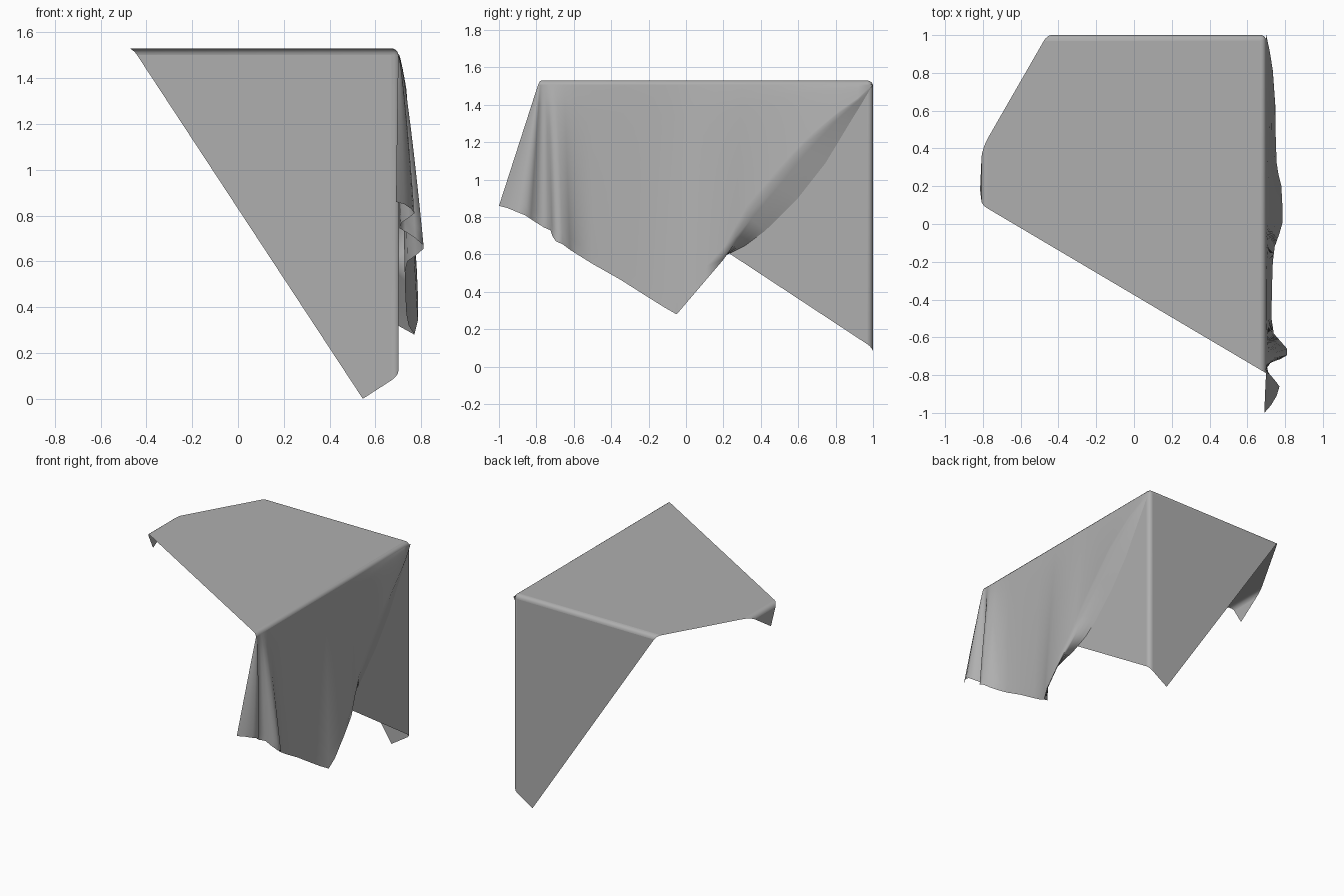
import bpy, bmesh, math
from mathutils import Vector

if "Cube" in bpy.data.objects:
    bpy.data.objects.remove(bpy.data.objects["Cube"])

TOP, R, B = 1.53, 0.70, 1.0          # tabletop height, right wall x, back wall y

grey = bpy.data.materials.new("dark_grey")
grey.diffuse_color = (0.43, 0.43, 0.43, 1)
grey.use_nodes = True
grey.node_tree.nodes["Principled BSDF"].inputs["Base Color"].default_value = grey.diffuse_color


def add_object(name, verts, faces, angle):
    """Mesh object with merged points, consistent normals and smooth shading."""
    me = bpy.data.meshes.new(name)
    me.from_pydata([tuple(v) for v in verts], [], faces)
    bm = bmesh.new()
    bm.from_mesh(me)
    bmesh.ops.remove_doubles(bm, verts=bm.verts, dist=0.0005)
    bmesh.ops.recalc_face_normals(bm, faces=bm.faces)
    bm.to_mesh(me)
    bm.free()
    me.materials.append(grey)
    ob = bpy.data.objects.new(name, me)
    bpy.context.collection.objects.link(ob)
    bpy.ops.object.select_all(action='DESELECT')
    bpy.context.view_layer.objects.active = ob
    ob.select_set(True)
    bpy.ops.object.shade_smooth_by_angle(angle=math.radians(angle))
    return ob


def loft(verts, faces, upper, lower, rows, power):
    """Grid between two rails; power shapes how it flares in x."""
    w, start = rows + 1, len(verts)
    for a, b in zip(upper, lower):
        for i in range(w):
            t = i / rows
            p = a.lerp(b, t)
            p.x = a.x + (b.x - a.x) * t ** power
            verts.append(p)
    faces += [tuple(start + k for k in (c*w + r, c*w + r + 1, (c+1)*w + r + 1, (c+1)*w + r))
              for c in range(len(upper) - 1) for r in range(rows)]


# Flat cloth: top, back flap, small left flap, and layer wrapped on the right
v = [(-0.46, B, TOP), (R, B, TOP), (R, -0.79, TOP), (-0.805, 0.10, TOP),
     (-0.805, 0.40, TOP),
     (R, B, 0.10), (0.545, B, 0.0),             # back flap
     (-0.815, 0.18, 1.385),                     # left corner tip
     (R, 0.21, 0.62), (R, -0.78, 1.27)]         # right inner layer
f = [(0, 4, 3, 2, 1), (0, 1, 5, 6), (4, 7, 3), (1, 2, 9, 8, 5)]
shell = add_object("cloth_top_and_back", v, f, 60)
bev = shell.modifiers.new("soft_edges", 'BEVEL')
bev.width, bev.segments, bev.limit_method = 0.03, 4, 'ANGLE'
bev.angle_limit = math.radians(40)

# Soft fold from the back corner to the low point: crest, and base on the wall
corner = Vector((R, B, TOP - 0.02))
low = Vector((0.77, -0.05, 0.28))
across = Vector((0, -0.77, 0.64))
crest, base = [], []
for s, x, c, b in ((1, .77, 0, .06), (.95, .785, 0, .12), (.85, .785, 0, .12),
                   (.76, .78, 0, .02), (.68, .765, .03, -.04), (.6, .755, .06, -.07),
                   (.45, .75, .07, -.09), (.3, .748, .07, -.08), (.15, .735, .04, -.04),
                   (.07, .718, .01, -.02), (0, R, 0, 0)):
    p = corner.lerp(low, s)
    p.x = x
    crest.append(p + across * c)
    p.x = R + 0.001
    base.append(p + across * b)

# Outer right drape: hem points (x, y, z) and the y where each hangs from
hem = [(.69, -1.0, .86, -.79), (.725, -.96, .85, -.79), (.755, -.91, .83, -.787),
       (.77, -.86, .81, -.785), (.745, -.83, .79, -.78), (.715, -.80, .77, -.775),
       (.705, -.76, .745, -.765), (.73, -.725, .73, -.75), (.775, -.715, .70, -.735),
       (.81, -.695, .67, -.715), (.81, -.66, .655, -.69), (.775, -.62, .625, -.65),
       (.74, -.58, .60, -.60), (.728, -.50, .55, -.50), (.73, -.35, .465, -.33),
       (.735, -.20, .37, -.17), (.745, -.12, .32, -.07)]
upper = [Vector((R, h[3], TOP - 0.02)) for h in hem]
upper += [Vector((R, min(B, p.y + 0.05 * (B - p.y)), TOP - 0.02)) for p in crest]
verts, faces = [], []
loft(verts, faces, upper, [Vector(h[:3]) for h in hem] + crest, 14, 0.75)
loft(verts, faces, crest, base, 4, 1.0)
add_object("right_drape", verts, faces, 80)
